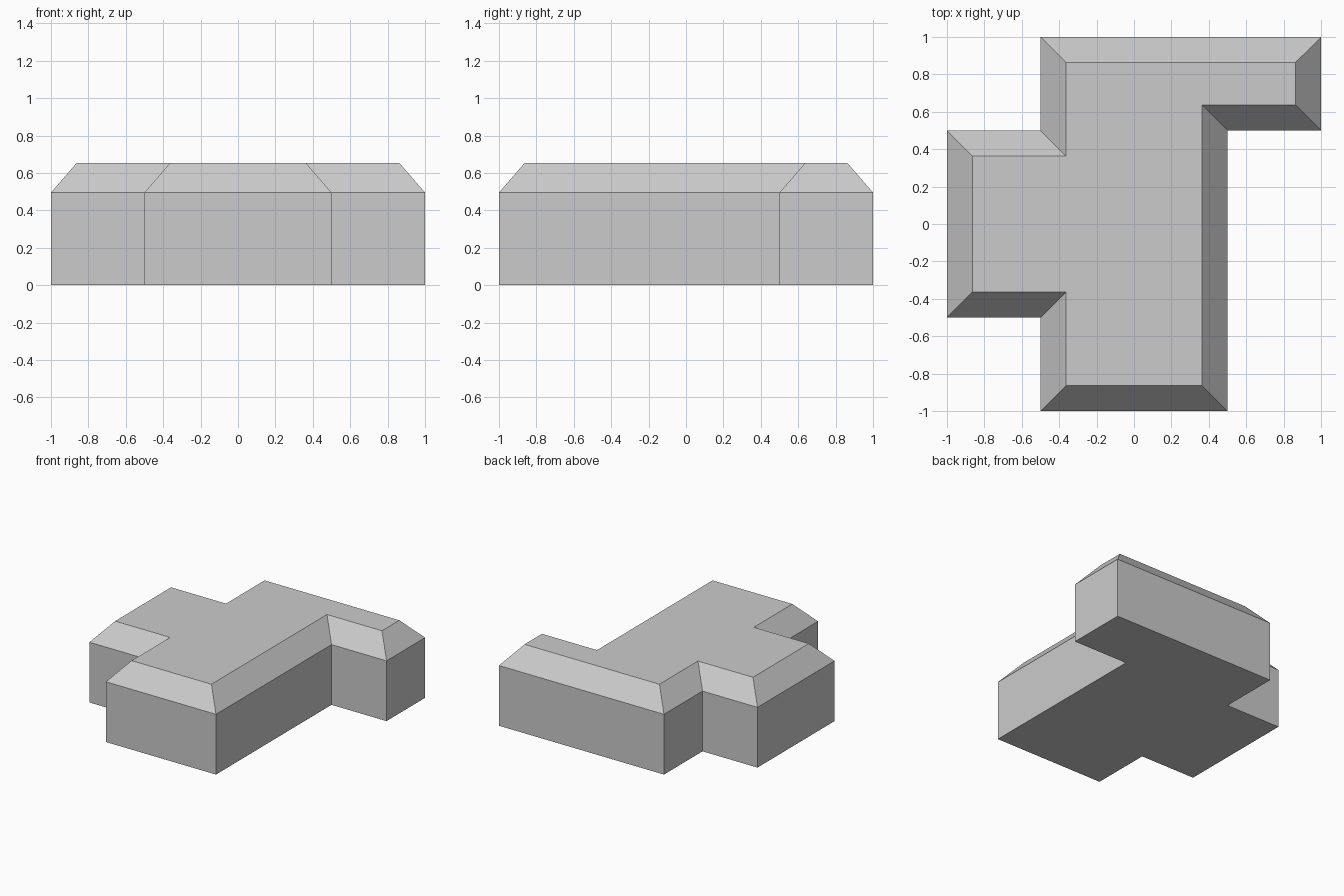
import bpy
import bmesh
from mathutils import Vector

if "Cube" in bpy.data.objects:
    bpy.data.objects.remove(bpy.data.objects["Cube"])

# Footprint, counter-clockwise; every corner is square
PLAN = [Vector(p) for p in [(-.5, -1), (.5, -1), (.5, .5), (1, .5), (1, 1),
                            (-.5, 1), (-.5, .5), (-1, .5), (-1, -.5), (-.5, -.5)]]
EAVES, TOP, SLOPE = 0.495, 0.653, 0.137


def inset(plan, d):
    """Move each square corner inward along both neighbouring edge normals."""
    out = []
    for i, p in enumerate(plan):
        a = (p - plan[i - 1]).normalized()
        b = (plan[(i + 1) % len(plan)] - p).normalized()
        out.append(p + d * (Vector((-a.y, a.x)) + Vector((-b.y, b.x))))
    return out


def band(name, lower, z0, upper, z1, floor=False, lid=False):
    """Ring of quads between two outlines, optionally closed at either end."""
    bm = bmesh.new()
    lo = [bm.verts.new((p.x, p.y, z0)) for p in lower]
    hi = [bm.verts.new((p.x, p.y, z1)) for p in upper]
    n = len(lo)
    for i in range(n):
        j = (i + 1) % n
        bm.faces.new((lo[i], lo[j], hi[j], hi[i]))
    if floor:
        bm.faces.new(lo[::-1])
    if lid:
        bm.faces.new(hi)
    mesh = bpy.data.meshes.new(name)
    bm.to_mesh(mesh)
    bm.free()
    obj = bpy.data.objects.new(name, mesh)
    bpy.context.collection.objects.link(obj)


# Upright walls with the floor
band("walls", PLAN, 0, PLAN, EAVES, floor=True)
# Sloped roof edge with the flat deck
band("roof", PLAN, EAVES, inset(PLAN, SLOPE), TOP, lid=True)
